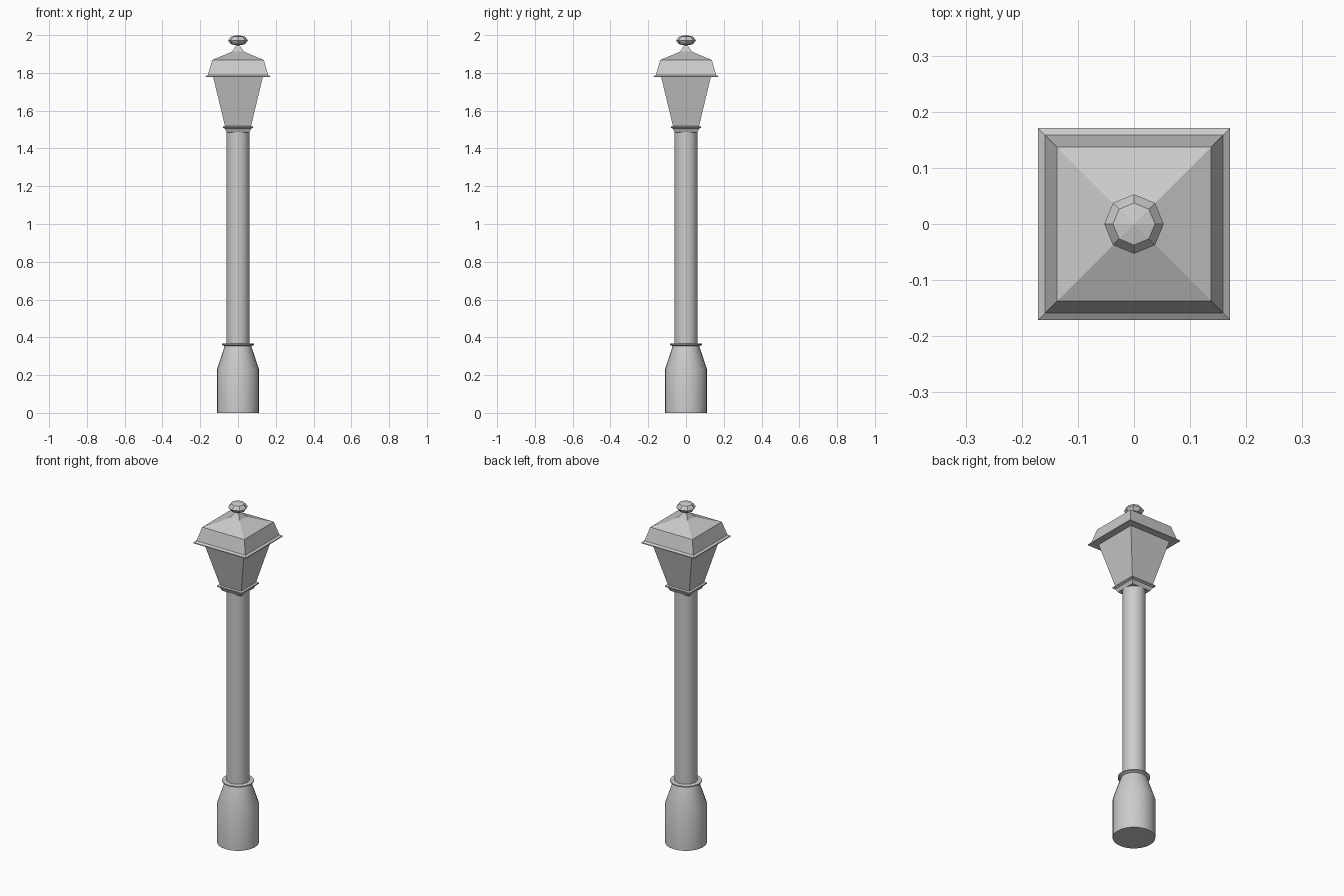
import bpy, bmesh, math

if "Cube" in bpy.data.objects:
    bpy.data.objects.remove(bpy.data.objects["Cube"])


def loft(name, profile, sides, square=False, smooth=False):
    """Stack rings of (half width, height) into a capped solid."""
    bm = bmesh.new()
    turn = math.pi / sides if square else 0
    grow = math.sqrt(2) if square else 1
    rings = []
    for r, z in profile:
        ring = []
        for i in range(sides):
            a = turn + 2 * math.pi * i / sides
            ring.append(bm.verts.new((r * grow * math.cos(a), r * grow * math.sin(a), z)))
        rings.append(ring)
    for low, high in zip(rings, rings[1:]):
        for i in range(sides):
            j = (i + 1) % sides
            bm.faces.new((low[i], low[j], high[j], high[i]))
    bm.faces.new(rings[0][::-1])
    bm.faces.new(rings[-1])
    mesh = bpy.data.meshes.new(name)
    bm.to_mesh(mesh)
    bm.free()
    ob = bpy.data.objects.new(name, mesh)
    bpy.context.collection.objects.link(ob)
    if smooth:
        bpy.ops.object.select_all(action='DESELECT')
        ob.select_set(True)
        bpy.context.view_layer.objects.active = ob
        bpy.ops.object.shade_smooth_by_angle(angle=math.radians(25))
    return ob


# Round base, ring and pole
loft("base", [(0.112, 0), (0.112, 0.228), (0.070, 0.355)], 24, smooth=True)
loft("base_ring", [(0.070, 0.353), (0.085, 0.360), (0.085, 0.366), (0.062, 0.368)], 24, smooth=True)
loft("pole", [(0.061, 0.36), (0.061, 1.50)], 24, smooth=True)

# Square collar under the lantern
loft("collar", [(0.060, 1.485), (0.070, 1.505), (0.080, 1.510), (0.080, 1.517), (0.068, 1.520)], 4, square=True)

# Tapered lantern body
loft("lantern", [(0.068, 1.515), (0.132, 1.780)], 4, square=True)

# Stepped roof with a flared tip
loft("roof", [(0.171, 1.777), (0.171, 1.782), (0.159, 1.790), (0.137, 1.868),
              (0.032, 1.912), (0.006, 1.950)], 4, square=True)

# Flattened octagonal finial
bpy.ops.mesh.primitive_uv_sphere_add(segments=8, ring_count=4, radius=0.053, location=(0, 0, 1.972))
finial = bpy.context.object
finial.name = "finial"
finial.scale.z = 0.028 / 0.053
